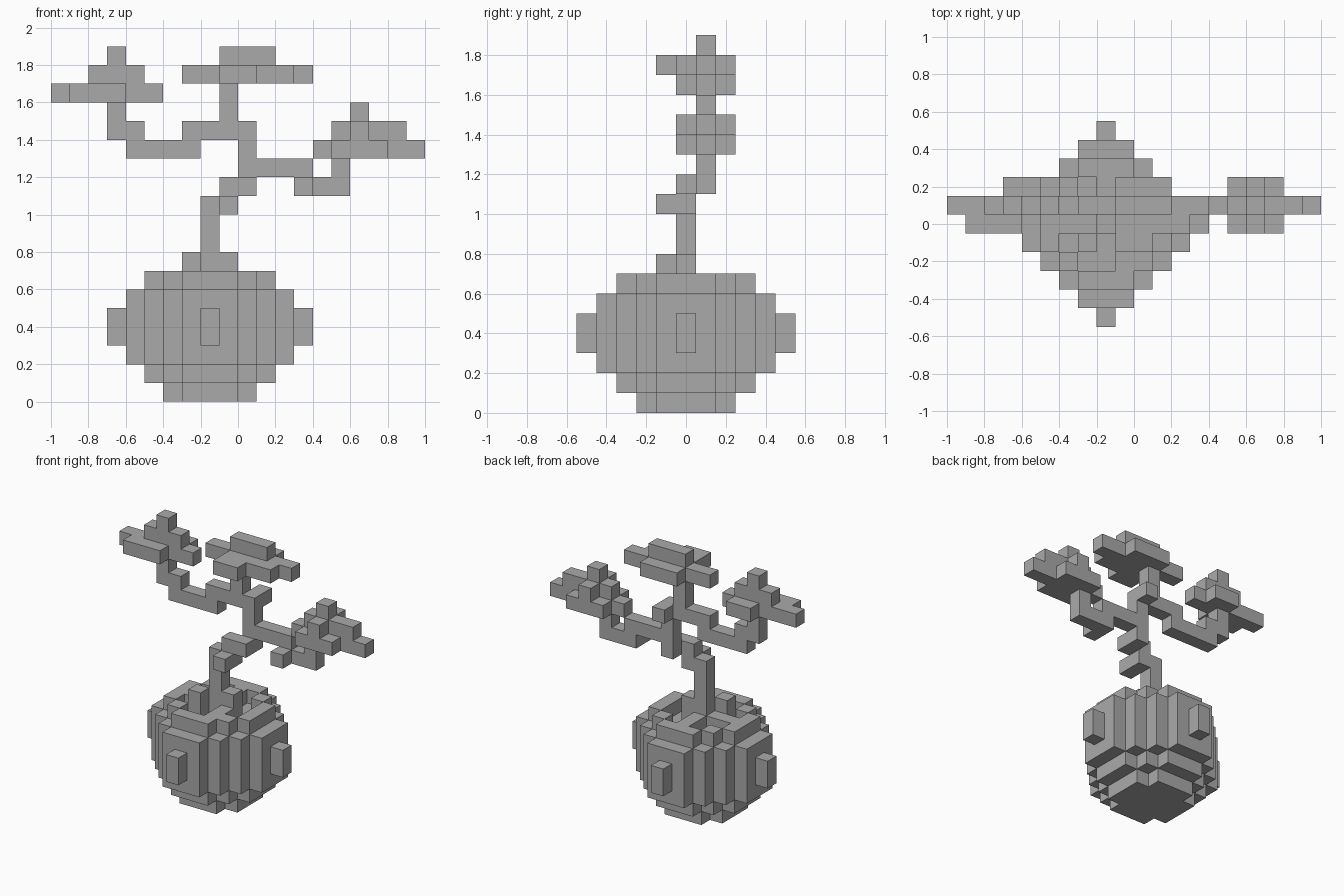
import bpy
import bmesh
from mathutils import Vector

CELL = 0.1          # edge length of one block

if "Cube" in bpy.data.objects:
    bpy.data.objects.remove(bpy.data.objects["Cube"], do_unlink=True)

grey = bpy.data.materials.new("plain_grey")
grey.use_nodes = True
grey.diffuse_color = (0.4, 0.4, 0.4, 1)
grey.node_tree.nodes["Principled BSDF"].inputs["Base Color"].default_value = grey.diffuse_color


def row(first, last, y, z):
    """Blocks side by side along x."""
    return {(x, y, z) for x in range(first, last + 1)}


def column(x, y, bottom, top):
    """Blocks stacked along z."""
    return {(x, y, z) for z in range(bottom, top + 1)}


def diamond(width, corner, z, middle=-2):
    """Square layer with stepped, cut-off corners."""
    span = range(-width, width + 1)
    return {(middle + x, y, z) for x in span for y in span
            if abs(x) + abs(y) <= corner}


parts = {}

# Round pot: stepped layers, side knobs, hollow top
pot = diamond(2, 3, 0) | diamond(3, 4, 1)
for level in range(2, 6):
    pot |= diamond(4, 5, level)
for level in (3, 4):
    pot |= diamond(5, 5, level)
rim = diamond(3, 4, 6) - diamond(2, 3, 6)
parts["pot"] = pot | rim

# Roots spreading over the soil
roots = row(-4, -1, 0, 6) | row(-1, -1, 0, 7)
roots |= column(-3, -1, 6, 7)
for y in (1, 2):
    roots |= row(-2, -2, y, 6) | row(-1, -1, -y, 6)
parts["roots"] = roots

# Crooked trunk
trunk = column(-2, 0, 7, 10) | row(-1, -1, -1, 10) | row(-1, -1, 0, 10)
trunk |= row(-1, 0, 0, 11) | column(0, 1, 11, 14)
trunk |= column(-1, 1, 14, 16) | row(0, 0, 2, 14)
parts["trunk"] = trunk

# Branches
parts["right_branch"] = (row(-3, -2, 1, 14) | row(-6, -3, 1, 13)
                         | row(-7, -6, 1, 14) | column(-7, 1, 14, 15))
parts["left_branch"] = (row(1, 3, 1, 12) | row(3, 5, 1, 11)
                        | row(3, 3, 0, 11) | column(5, 1, 11, 12))

# Foliage pads
parts["right_foliage"] = (row(-9, -7, 0, 16) | row(-10, -5, 1, 16)
                          | row(-7, -6, 2, 16) | row(-8, -6, 1, 17)
                          | row(-7, -7, 1, 18))
parts["top_foliage"] = (row(-1, 0, -1, 17) | row(-1, 2, 0, 17)
                        | row(-3, 3, 1, 17) | row(-1, 1, 2, 17)
                        | row(-1, 1, 1, 18))
left_foliage = row(4, 9, 1, 13) | row(5, 8, 1, 14) | row(6, 6, 1, 15)
for y in (0, 2):
    left_foliage |= row(5, 7, y, 13) | row(6, 6, y, 14)
parts["left_foliage"] = left_foliage

occupied = set().union(*parts.values())


def build(name, cells):
    """Mesh of the exposed block faces of one part."""
    bm = bmesh.new()
    for cell in cells:
        centre = Vector((cell[0] + 0.5, cell[1], cell[2] + 0.5))
        for axis in range(3):
            for sign in (-1, 1):
                normal = Vector((0, 0, 0))
                normal[axis] = sign
                neighbour = tuple(int(c + n) for c, n in zip(cell, normal))
                if neighbour in occupied:
                    continue
                u = Vector((0, 0, 0))
                u[(axis + 1) % 3] = 0.5
                v = normal.cross(u)
                face_centre = centre + normal / 2
                corners = (-u - v, u - v, u + v, v - u)
                bm.faces.new([bm.verts.new((face_centre + c) * CELL) for c in corners])
    bmesh.ops.remove_doubles(bm, verts=bm.verts, dist=CELL / 100)
    mesh = bpy.data.meshes.new(name)
    bm.to_mesh(mesh)
    bm.free()
    mesh.materials.append(grey)
    bpy.context.collection.objects.link(bpy.data.objects.new(name, mesh))


for part_name, part_cells in parts.items():
    build(part_name, part_cells)
